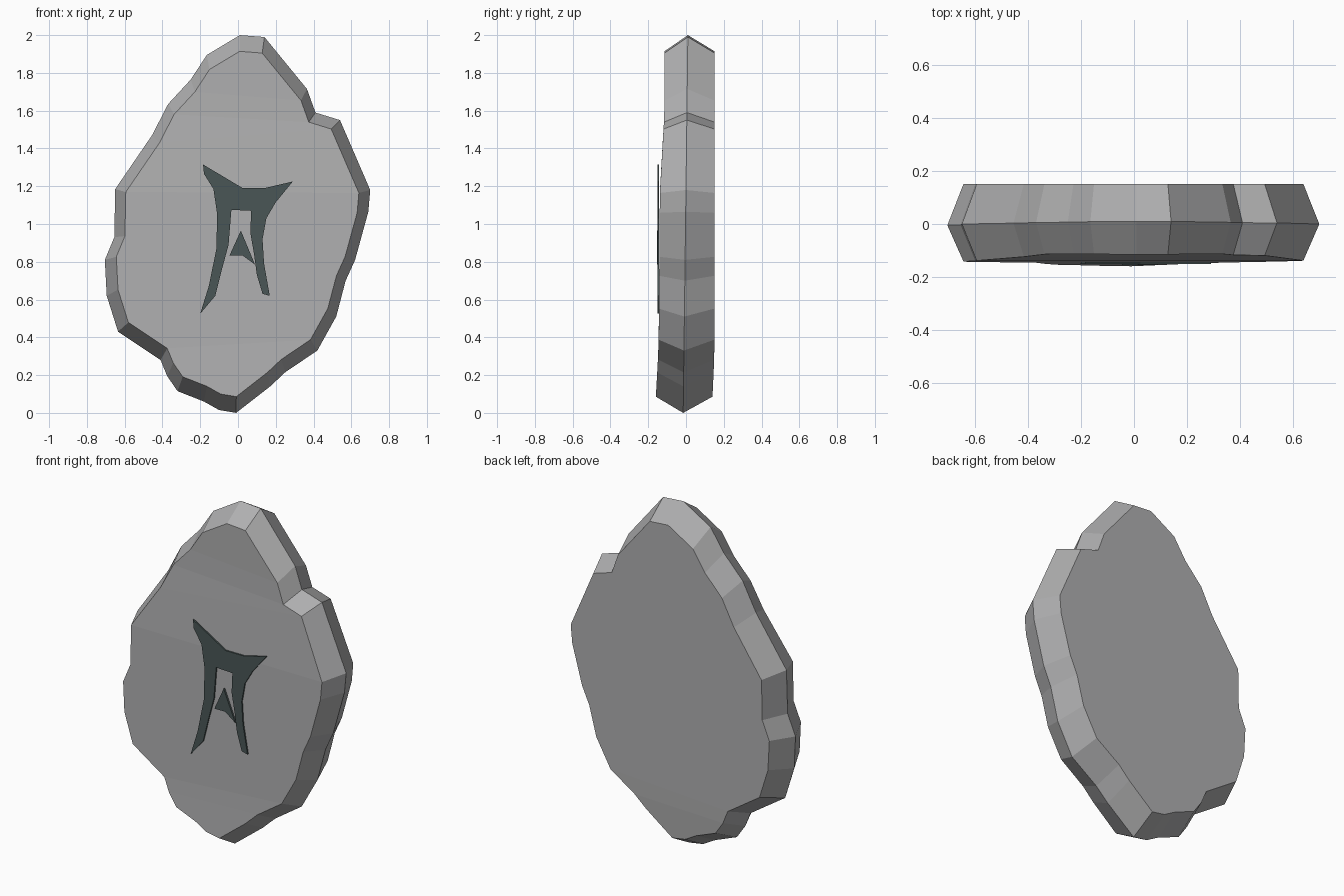
import bpy
import bmesh

if "Cube" in bpy.data.objects:
    bpy.data.objects.remove(bpy.data.objects["Cube"])


def material(name, rgb):
    m = bpy.data.materials.new(name)
    m.diffuse_color = (*rgb, 1)
    m.use_nodes = True
    m.node_tree.nodes["Principled BSDF"].inputs["Base Color"].default_value = m.diffuse_color
    return m


def finish(bm, name, mat):
    bmesh.ops.recalc_face_normals(bm, faces=bm.faces[:])
    mesh = bpy.data.meshes.new(name)
    bm.to_mesh(mesh)
    bm.free()
    mesh.materials.append(mat)
    obj = bpy.data.objects.new(name, mesh)
    bpy.context.collection.objects.link(obj)
    return obj


def ramp(z, stops):
    """Piecewise linear depth along the height."""
    for (z0, y0), (z1, y1) in zip(stops, stops[1:]):
        if z <= z1:
            t = max(0, (z - z0) / (z1 - z0))
            return y0 + (y1 - y0) * t
    return stops[-1][1]


stone_grey = material("stone grey", (0.43, 0.43, 0.435))
dark_teal = material("dark slate green", (0.067, 0.094, 0.093))

# Chipped outline of the slab, clockwise from the top (x, z)
outline = [
    (0.01, 2.0), (0.14, 1.99), (0.365, 1.715), (0.41, 1.59), (0.54, 1.55),
    (0.70, 1.18), (0.69, 1.065), (0.62, 0.81), (0.57, 0.70), (0.52, 0.51),
    (0.42, 0.33), (0.25, 0.215), (0.17, 0.14), (-0.01, 0.0), (-0.10, 0.015),
    (-0.18, 0.06), (-0.32, 0.115), (-0.375, 0.195), (-0.41, 0.28),
    (-0.635, 0.43), (-0.695, 0.62), (-0.705, 0.81), (-0.655, 0.93),
    (-0.65, 1.185), (-0.455, 1.47), (-0.37, 1.635), (-0.25, 1.765),
    (-0.165, 1.895)]
front_depth = [(0.08, -0.16), (0.35, -0.145), (1.2, -0.138), (1.6, -0.113), (2, -0.115)]
back_depth = [(0.08, 0.14), (0.3, 0.15), (2, 0.152)]
ridge_depth = [(0, -0.015), (2, 0.01)]

# Stone slab: a ridge ring with smaller front and back rings
bm = bmesh.new()
rings = []
for scale, depth in ((0.914, front_depth), (1, ridge_depth), (0.914, back_depth)):
    ring = []
    for x, z in outline:
        zz = 1 + (z - 1) * scale
        ring.append(bm.verts.new((x * scale, ramp(zz, depth), zz)))
    rings.append(ring)
n = len(outline)
for a, b in zip(rings, rings[1:]):
    for i in range(n):
        j = (i + 1) % n
        bm.faces.new((a[i], a[j], b[j], b[i]))
# Front and back filled with crosswise strips
for ring in (rings[0], rings[2]):
    for i in range(n // 2):
        strip = [ring[i], ring[i + 1], ring[n - i - 1], ring[(n - i) % n]]
        bm.faces.new(list(dict.fromkeys(strip)))
finish(bm, "stone_slab", stone_grey)


def plate(name, points, y_front=-0.152, y_back=-0.143):
    """Thin flat plate on the slab front."""
    bm = bmesh.new()
    face = bm.faces.new([bm.verts.new((x, y_front, z)) for x, z in points])
    new = bmesh.ops.extrude_face_region(bm, geom=[face], use_keep_orig=True)["geom"]
    verts = [g for g in new if isinstance(g, bmesh.types.BMVert)]
    bmesh.ops.translate(bm, verts=verts, vec=(0, y_back - y_front, 0))
    return finish(bm, name, dark_teal)


# Carved two-legged mark with flared horns
plate("mark_frame", [
    (-0.185, 1.315), (0.025, 1.19), (0.14, 1.19), (0.29, 1.225), (0.20, 1.115),
    (0.15, 1.03), (0.13, 0.92), (0.138, 0.79), (0.168, 0.62), (0.13, 0.63),
    (0.10, 0.73), (0.085, 0.84), (0.065, 0.955), (0.07, 1.07), (-0.035, 1.075),
    (-0.05, 0.89), (-0.085, 0.76), (-0.12, 0.62), (-0.20, 0.525),
    (-0.155, 0.67), (-0.115, 0.865), (-0.11, 1.05), (-0.13, 1.185),
    (-0.18, 1.265)])

# Small pointed chip between the legs
plate("mark_point", [(0.015, 0.965), (0.09, 0.785), (0.025, 0.833), (-0.045, 0.833)],
      y_front=-0.154)
